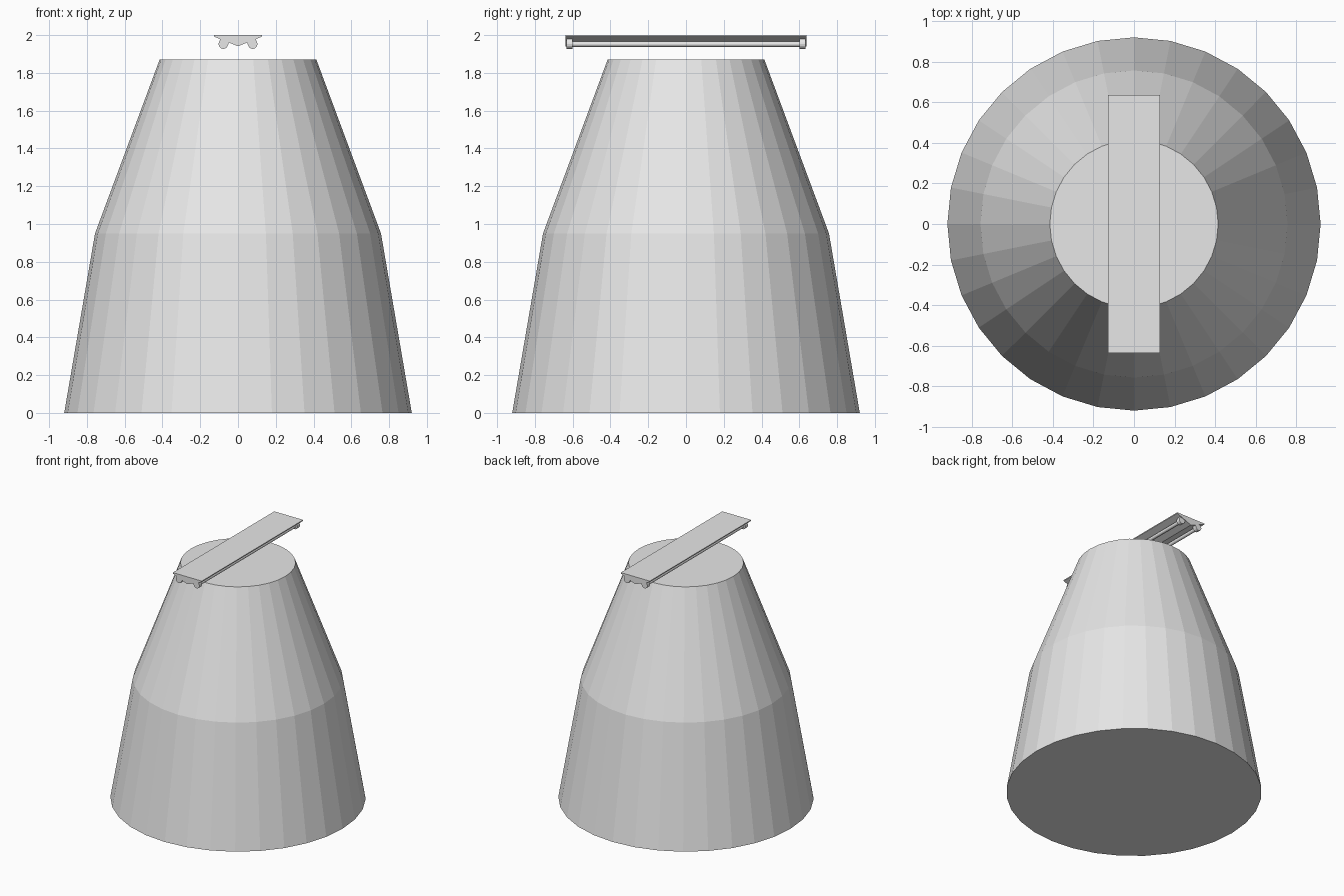
import bpy, bmesh, math

if "Cube" in bpy.data.objects:
    bpy.data.objects.remove(bpy.data.objects["Cube"], do_unlink=True)

grey = bpy.data.materials.new("light grey")
grey.use_nodes = True
grey.diffuse_color = (0.8, 0.8, 0.8, 1)
grey.node_tree.nodes["Principled BSDF"].inputs["Base Color"].default_value = (0.8, 0.8, 0.8, 1)


def finish(name, bm):
    bmesh.ops.recalc_face_normals(bm, faces=bm.faces)
    mesh = bpy.data.meshes.new(name)
    bm.to_mesh(mesh)
    bm.free()
    mesh.materials.append(grey)
    obj = bpy.data.objects.new(name, mesh)
    bpy.context.collection.objects.link(obj)
    return obj


def extrude_y(name, profile, y0, y1):
    """Solid made by sweeping an x-z outline along y."""
    bm = bmesh.new()
    face = bm.faces.new([bm.verts.new((x, y0, z)) for x, z in profile])
    swept = bmesh.ops.extrude_face_region(bm, geom=[face])["geom"]
    verts = [v for v in swept if isinstance(v, bmesh.types.BMVert)]
    bmesh.ops.translate(bm, verts=verts, vec=(0, y1 - y0, 0))
    return finish(name, bm)


# Light cone: stacked flat-sided rings with closed ends
SIDES = 32
bm = bmesh.new()
rings = []
for radius, z in [(0.92, 0), (0.757, 0.95), (0.415, 1.87)]:
    angles = [2 * math.pi * i / SIDES for i in range(SIDES)]
    rings.append([bm.verts.new((radius * math.cos(a), radius * math.sin(a), z)) for a in angles])
for low, high in zip(rings, rings[1:]):
    for i in range(SIDES):
        j = (i + 1) % SIDES
        bm.faces.new((low[i], low[j], high[j], high[i]))
bm.faces.new(rings[0])
bm.faces.new(rings[-1])
finish("light_cone", bm)

# Lamp housing: long shallow wedge
extrude_y("housing", [(-0.127, 2), (0.127, 2), (0.127, 1.992), (0, 1.941), (-0.127, 1.992)],
          -0.637, 0.637)

# Tubes and their rounded sockets, square to the sloping underside
slope = math.atan2(0.051, 0.127)
TUBE_X, TUBE_Z = 0.078, 1.952
for side, label in ((1, "left"), (-1, "right")):
    def outline(radius, start, sweep, steps):
        return [(side * (TUBE_X + radius * math.cos(start + sweep * i / steps)),
                 TUBE_Z + radius * math.sin(start + sweep * i / steps)) for i in range(steps + 1)]

    tube = extrude_y("tube_" + label, outline(0.014, 0, 2 * math.pi, 12)[:-1], -0.61, 0.61)
    for poly in tube.data.polygons:
        poly.use_smooth = len(poly.vertices) == 4
    for edge in tube.data.edges:
        a, b = (tube.data.vertices[v].co for v in edge.vertices)
        edge.use_edge_sharp = abs(a.y - b.y) < 0.1

    arc = outline(0.025, slope - math.pi, math.pi, 8)
    dx, dz = -side * math.sin(slope) * 0.028, math.cos(slope) * 0.028
    socket = arc + [(x + dx, z + dz) for x, z in (arc[-1], arc[0])]
    for end, place in ((-1, "front"), (1, "back")):
        extrude_y(f"socket_{place}_{label}", socket, end * 0.6, end * 0.632)
